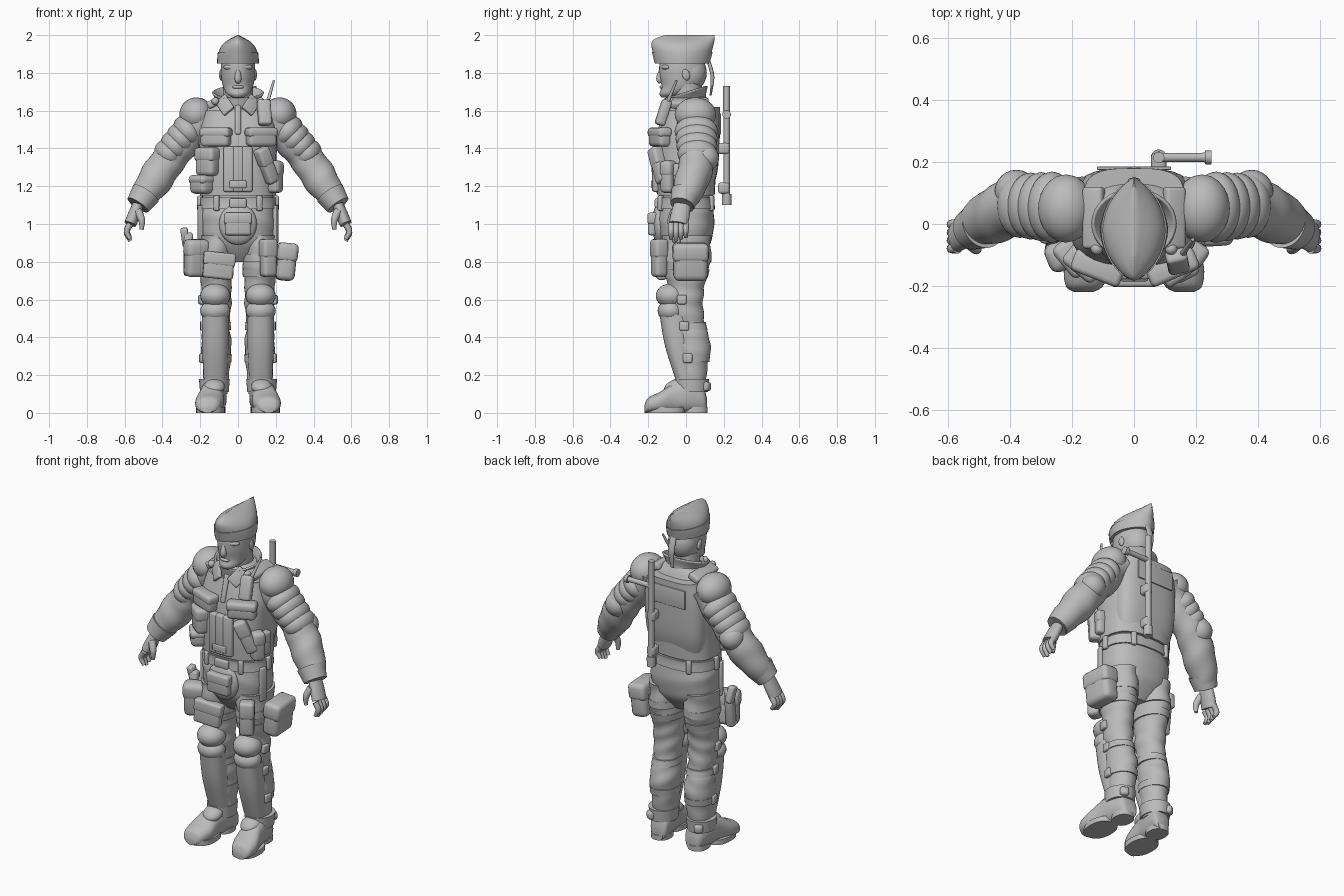
import bpy
import bmesh
from math import sin, cos, pi, radians, degrees, atan2, copysign
from mathutils import Vector, Matrix, Euler

default_cube = bpy.data.objects.get("Cube")
if default_cube:
    bpy.data.objects.remove(default_cube, do_unlink=True)
grey = bpy.data.materials.new("plain grey")
grey.use_nodes = True
grey.diffuse_color = (.5, .5, .5, 1)
grey.node_tree.nodes["Principled BSDF"].inputs["Base Color"].default_value = grey.diffuse_color
X, Y, Z = Matrix.Identity(3)

def finish(name, bm, mirror=False, shell=0):
    """Turn a bmesh into a smooth-shaded object, optionally mirrored in x."""
    bmesh.ops.recalc_face_normals(bm, faces=bm.faces)
    mesh = bpy.data.meshes.new(name)
    bm.to_mesh(mesh)
    bm.free()
    mesh.materials.append(grey)
    for polygon in mesh.polygons:
        polygon.use_smooth = True
    mesh.set_sharp_from_angle(angle=radians(40))
    obj = bpy.data.objects.new(name, mesh)
    bpy.context.scene.collection.objects.link(obj)
    if shell:
        obj.modifiers.new("shell", "SOLIDIFY").thickness = shell
    if mirror:
        obj.modifiers.new("mirror", "MIRROR")

def spline(rows, steps):
    """Catmull-Rom interpolation of whole section rows."""
    result = []
    last = len(rows) - 1
    for i in range(last):
        before, start, end, after = (rows[max(i - 1, 0)], rows[i], rows[i + 1], rows[min(i + 2, last)])
        for t in (step / steps for step in range(steps)):
            result.append([b + t / 2 * (c - a + t * (2 * a - 5 * b + 4 * c - d + t * (3 * (b - c) + d - a)))
                           for a, b, c, d in zip(before, start, end, after)])
    return result + [rows[last]]

def swell(value, power):
    """Superellipse version of a sine or cosine."""
    return copysign(abs(value) ** (2 / power), value)

def loft(name, rows, axis=None, ref=Y, power=2, steps=6, sides=32, fold=0, caps=True, **options):
    """Skin sections of (x, y, z, radius along ref, other radius)."""
    bm = bmesh.new()
    rows = spline(rows, steps)
    centres = [Vector(row[:3]) for row in rows]
    rings = []
    for i, (centre, row) in enumerate(zip(centres, rows)):
        along = axis or (centres[min(i + 1, len(rows) - 1)] - centres[max(i - 1, 0)]).normalized()
        across = (ref - along * ref.dot(along)).normalized()
        other = along.cross(across)
        ring = []
        for angle in (2 * pi * side / sides for side in range(sides)):
            crease = 1 + fold * sin(i * 1.2 + 2 * cos(angle) + sin(angle))
            offset = across * swell(cos(angle), power) * row[-2] + other * swell(sin(angle), power) * row[-1]
            ring.append(bm.verts.new(centre + crease * offset))
        rings.append(ring)
    for low, high in zip(rings, rings[1:]):
        for side in range(sides):
            bm.faces.new((low[side - 1], low[side], high[side], high[side - 1]))
    if caps:
        bm.faces.new(rings[0])
        bm.faces.new(rings[-1])
    finish(name, bm, **options)

def upright(name, rows, x=0, axis=Z, **options):
    """Level sections of (z, y, x radius, y radius)."""
    loft(name, [(x, y, z, rx, ry) for z, y, rx, ry in rows], axis=axis, ref=X, **options)

def limb(name, points, radii, flat=1, **options):
    """Tube through points; flat thins it across."""
    loft(name, [(*point, radius, radius * flat) for point, radius in zip(points, radii)], **options)

def section(rows, z):
    """Centre y and radii of upright rows at a height."""
    for low, high in zip(rows, rows[1:]):
        if low[0] <= z <= high[0]:
            return Vector(low[1:]).lerp(Vector(high[1:]), (z - low[0]) / (high[0] - low[0]))

def layer(name, rows, low, high, grow, **options):
    """Garment or strap that follows upright rows at a small distance."""
    levels = [low + (high - low) * step / 4 for step in range(5)]
    upright(name, [(z, *(section(rows, z) + Vector((0, grow, grow)))) for z in levels], **options)

def placed(centre, tilt, roll, yaw):
    turn = Euler((radians(tilt), radians(roll), radians(yaw)))
    return Matrix.Translation(centre) @ turn.to_matrix().to_4x4()

def blob(name, centre, radii, tilt=0, roll=0, yaw=0, **options):
    bm = bmesh.new()
    matrix = placed(centre, tilt, roll, yaw) @ Matrix.Diagonal((*radii, 1))
    bmesh.ops.create_uvsphere(bm, u_segments=24, v_segments=16, radius=1, matrix=matrix)
    finish(name, bm, **options)

def add_box(bm, matrix, size, rounding):
    made = bmesh.ops.create_cube(bm, size=1, matrix=matrix @ Matrix.Diagonal((*size, 1)))
    edges = list({edge for vert in made["verts"] for edge in vert.link_edges})
    bmesh.ops.bevel(bm, geom=edges, offset=rounding, segments=3, profile=.5, affect="EDGES")

def box(name, centre, size, tilt=0, roll=0, yaw=0, flap=False, **options):
    """Rounded box; a flap adds a lid as on a pouch."""
    bm = bmesh.new()
    matrix = placed(centre, tilt, roll, yaw)
    add_box(bm, matrix, size, min(size) * .3)
    if flap:
        width, depth, height = size
        lid = matrix @ Matrix.Translation(Z * height * .25)
        add_box(bm, lid, (width * 1.06, depth * 1.1, height * .5), depth * .25)
    finish(name, bm, **options)

def attach(name, rows, angle, z, size, x=0, out=0, flap=True, **options):
    """Box strapped to a body; the angle runs from the front towards the left."""
    y, rx, ry = section(rows, z)
    s, c = sin(radians(angle)), cos(radians(angle))
    centre = Vector((x + (rx + out) * swell(s, 2.4), y - (ry + out) * swell(c, 2.4), z))
    box(name, centre, size, yaw=degrees(atan2(s * ry, c * rx)), flap=flap, **options)

# Head and face
upright("head", [(1.67, -.1, .03, .03), (1.69, -.07, .06, .07), (1.73, -.03, .08, .1),
                 (1.79, -.02, .09, .12), (1.85, -.02, .09, .12), (1.9, -.02, .08, .1)])
limb("neck", [Z * 1.56 + Y * .02, Z * 1.74], [.08, .08])
limb("nose", [Vector((0, -.13, 1.75)), Vector((0, -.14, 1.77)), Vector((0, -.13, 1.82))], [.012, .018, .01])
blob("mouth", (0, -.125, 1.725), (.03, .015, .01))
blob("chin", (0, -.11, 1.69), (.03, .03, .02))
blob("brow", (.04, -.11, 1.83), (.04, .02, .015), yaw=20, mirror=True)
blob("ear", (.09, 0, 1.79), (.01, .02, .03), tilt=15, mirror=True)
blob("back_hair", (0, .02, 1.8), (.085, .09, .1))
# Folded cap: sides close into a ridge while the length stays
cap = []
for t in (step / 8 for step in range(9)):
    cap.append((1.85 + .15 * t, .04 * t ** 8 - .02, .1 * cos(pi / 2 * t * t) + .005, .14 + .04 * t - .05 * t ** 8))
upright("cap_crown", cap, power=1.75, steps=2)
layer("cap_band", cap, 1.85, 1.91, .005, power=1.75)
limb("cap_ribbon", [Vector((0, .12, 1.86)), Vector((0, .14, 1.78)), Vector((0, .13, 1.68))], [.01, .01, .005], flat=2)
# Jacket, vest and collar
torso = [(.8, 0, .07, .06), (.9, 0, .18, .13), (1.02, 0, .2, .15), (1.12, 0, .19, .14), (1.3, 0, .19, .15),
         (1.45, .01, .2, .15), (1.57, .02, .19, .13), (1.64, .02, .14, .1), (1.68, .02, .08, .08)]
upright("jacket_and_hips", torso, power=2.4, fold=.01)
layer("vest", torso, 1.15, 1.6, .01, power=2.6)
upright("vest_back", [(1.18, .06, .17, .08), (1.3, .07, .19, .1), (1.5, .08, .19, .1), (1.62, .09, .16, .09)], power=3)
box("back_patch", (0, .18, 1.53), (.24, .01, .11))
upright("collar", [(1.6, .01, .1, .1), (1.65, 0, .1, .1), (1.7, 0, .13, .11)], axis=(Z - Y * .3).normalized(),
        caps=False, shell=.01)
box("collar_flap", (.07, -.1, 1.63), (.07, .02, .1), tilt=-25, roll=40, yaw=15, mirror=True)
box("shoulder_strap", (.13, .02, 1.64), (.07, .2, .04), roll=25, mirror=True)
blob("strap_button", (.12, -.08, 1.65), (.02, .02, .02), mirror=True)
box("front_zip", (0, -.12, 1.55), (.03, .03, .16), tilt=-15)
for angle in (-10, 0, 10):
    attach("vest_panel", torso, angle, 1.29, (.06, .04, .24), out=.01, flap=False)
attach("vest_buckle", torso, 0, 1.21, (.09, .02, .04), out=.03, flap=False)
# Vest pouches and radio
for angle in (-28, 30):
    attach("chest_pouch", torso, angle, 1.46, (.16, .07, .1), out=.02)
attach("magazine_pouch", torso, -46, 1.33, (.12, .08, .15), out=.02)
attach("utility_pouch", torso, -58, 1.21, (.12, .09, .1), out=.03)
attach("slanted_pouch", torso, 40, 1.31, (.07, .06, .2), out=.03, roll=-24)
attach("tool_pouch", torso, 62, 1.25, (.07, .09, .17), out=.02)
attach("side_pouch", torso, 80, 1.25, (.05, .05, .14), out=.02)
radio = Vector((.14, -.12, 1.59))
box("radio", radio, (.07, .05, .14), tilt=-18, yaw=12)
limb("antenna", [radio, Vector((.19, -.05, 1.76))], [.012, .006])
# Side-handled baton on the back
baton = Vector((.08, .215, 1.1))
limb("baton", [baton, baton + Z * .06, baton + Z * .08, baton + Z * .63], [.025, .025, .018, .018])
handle = baton + Z * .48
limb("baton_handle", [handle, handle + X * .14, handle + X * .15, handle + X * .17], [.015, .015, .022, .022])
for lift in (.09, .3):
    box("baton_holder", baton + Z * lift - Y * .015, (.05, .06, .06))
# Arms with layered shoulder guards
shoulder, elbow, wrist = Vector((.17, .05, 1.57)), Vector((.36, .06, 1.35)), Vector((.53, -.02, 1.1))
forearm = elbow.lerp(wrist, .5) + Y * .01
limb("sleeve", [shoulder, shoulder.lerp(elbow, .5), elbow, forearm, wrist], [.1, .09, .09, .09, .06],
     fold=.035, mirror=True)
limb("cuff", [elbow.lerp(wrist, .75), wrist], [.08, .065], mirror=True)
outward = (elbow - shoulder).cross(Y).normalized()
blob("shoulder_cap", shoulder + X * .05 + Z * .01, (.09, .11, .09), roll=40, mirror=True)
for step in range(4):
    size = 1 - step * .03
    blob("shoulder_lame", shoulder.lerp(elbow, .42 + step * .18) + outward * .02,
         (.07, .115 * size, .09 * size), roll=40, mirror=True)
blob("elbow_pad", elbow + X * .02 + Y * .045, (.07, .07, .07), mirror=True)
# Hands
knuckles = Vector((.57, -.04, 1))
limb("palm", [wrist, wrist.lerp(knuckles, .5), knuckles], [.045, .05, .05], flat=.65, mirror=True)
for finger in range(4):
    root = knuckles + Y * (finger - 1.5) * .026
    drop = Z * (.09 - .01 * abs(finger - 1))
    limb("finger", [root, root + X * .02 - drop / 2, root - drop], [.017, .015, .01], sides=12, mirror=True)
thumb = wrist - Y * .04 - Z * .03
limb("thumb", [thumb, thumb - X * .02 - Y * .02 - Z * .05, thumb - X * .02 - Y * .02 - Z * .1],
     [.022, .018, .01], sides=12, mirror=True)
# Belt and groin pouch
layer("belt", torso, 1.08, 1.14, .01, power=2.4)
attach("belt_buckle", torso, 0, 1.11, (.09, .03, .05), out=.01, flap=False)
for angle in range(30, 360, 60):
    attach("belt_loop", torso, angle, 1.11, (.03, .03, .08), out=.01, flap=False)
blob("groin_flap", (0, -.14, 1), (.1, .04, .11))
attach("groin_pouch", torso, 0, 1, (.14, .05, .12), out=.03)
# Trouser legs with straps
hip = .115
leg = [(.1, .03, .06, .07), (.22, .03, .07, .08), (.36, .03, .08, .1), (.47, .01, .07, .09),
       (.58, 0, .08, .09), (.68, 0, .08, .1), (.8, 0, .09, .13), (.94, 0, .09, .13)]
upright("trouser_leg", leg, x=hip, fold=.035, mirror=True)
for z in (.27, .44, .72, .8):
    layer("leg_strap", leg, z, z + .04, .006, x=hip, mirror=True)
for z in (.29, .46, .6):
    attach("strap_buckle", leg, 80, z, (.05, .03, .05), x=hip, flap=False, mirror=True)
# Knee and shin armour
knee = Vector((.12, -.08, .58))
blob("upper_knee_pad", knee + Z * .04, (.08, .08, .065), mirror=True)
blob("lower_knee_pad", knee - Z * .04, (.08, .07, .06), mirror=True)
upright("shin_guard", [(.16, 0, .06, .05), (.35, -.04, .07, .07), (.52, -.06, .07, .08)],
        x=knee.x, power=2.4, mirror=True)
# Boots turned slightly outwards
boot = [(.11, .035, .04), (.09, .055, .07), (.02, .065, .09), (-.06, .065, .08),
        (-.14, .075, .055), (-.2, .06, .04), (-.22, .03, .02)]
loft("boot", [(.13 - y * .15, y, height, width, height) for y, width, height in boot],
     axis=Y, ref=X, power=2.3, mirror=True)
for name, y, width, length in (("boot_sole", -.11, .075, .105), ("boot_heel", .05, .055, .065)):
    upright(name, [(z, y, width, length) for z in (0, .03)], x=.13 - y * .15, power=2.3, mirror=True)
layer("boot_cuff", leg, .11, .18, .015, x=.125, mirror=True)
attach("ankle_buckle", leg, 150, .14, (.05, .05, .05), x=hip, out=.01, flap=False, mirror=True)
blob("boot_tongue", (.125, -.06, .14), (.055, .06, .035), tilt=25, mirror=True)
# Thigh gear: holster on the right, pouches on the left
attach("holster", leg, -60, .82, (.09, .12, .2), x=-hip, out=.03, roll=6)
attach("holster_body", leg, -80, .84, (.05, .05, .23), x=-hip, out=.06, roll=-6, flap=False)
box("pistol_grip", (-.28, -.03, .93), (.04, .05, .1), tilt=12, roll=-8)
attach("front_thigh_pouch", leg, 5, .78, (.16, .05, .14), x=-hip, out=.01, roll=6)
attach("slim_thigh_pouch", leg, 20, .82, (.08, .07, .2), x=hip, out=.02)
attach("large_thigh_pouch", leg, 95, .8, (.18, .1, .2), x=hip, out=.05, tilt=6)
box("hanging_strap", (.2, -.05, 1), (.04, .02, .2), yaw=70, mirror=True)
